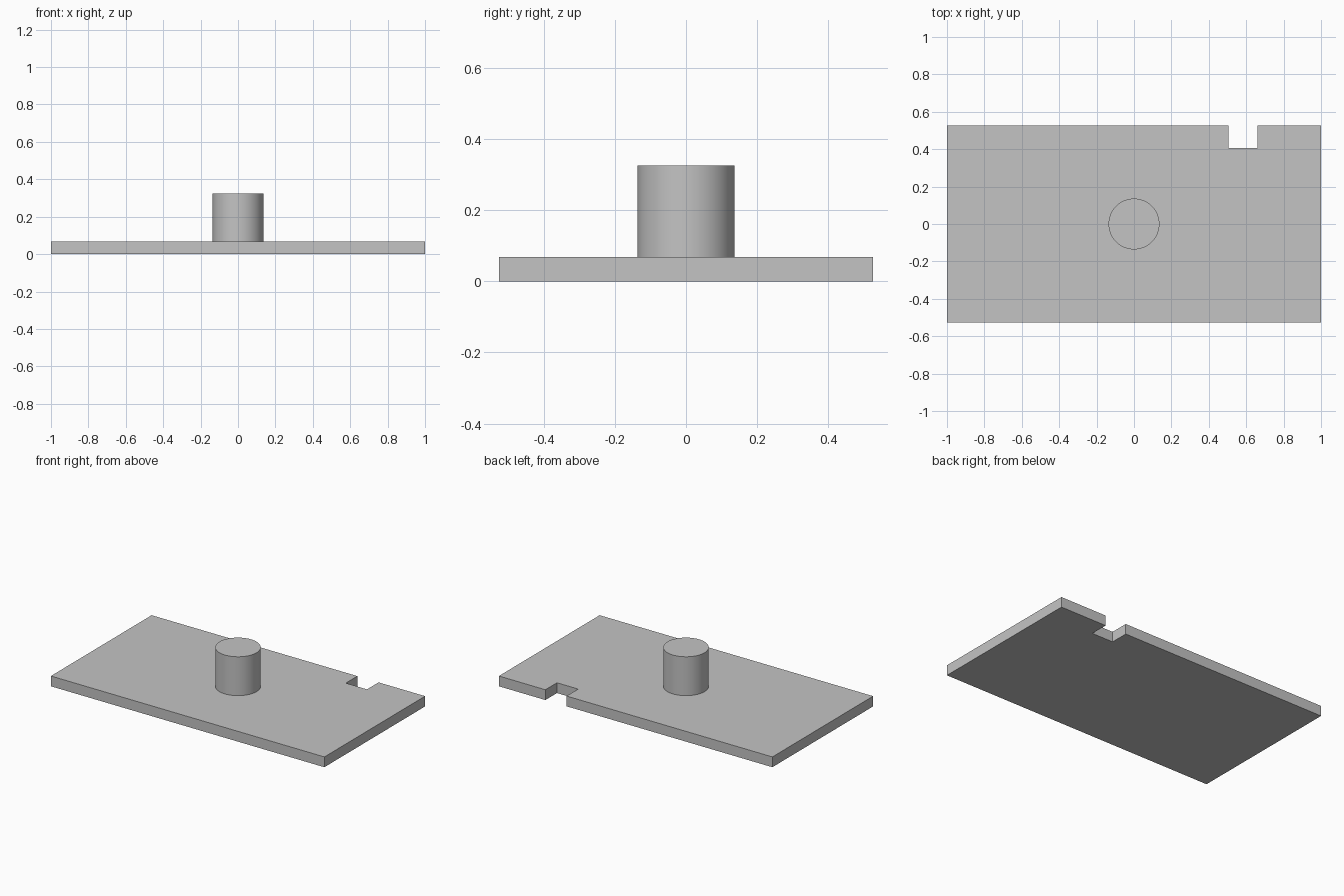
import bpy
import bmesh
import math

cube = bpy.data.objects.get("Cube")
if cube:
    bpy.data.objects.remove(cube, do_unlink=True)

HALF_X, HALF_Y, PLATE_TOP = 1.0, 0.526, 0.068
NOTCH_LEFT, NOTCH_RIGHT, NOTCH_Y = 0.505, 0.66, 0.405
POST_RADIUS, POST_TOP = 0.136, 0.325

grey = bpy.data.materials.new("plain grey")
grey.use_nodes = True
colour = (0.55, 0.55, 0.55, 1)
grey.diffuse_color = colour
grey.node_tree.nodes["Principled BSDF"].inputs["Base Color"].default_value = colour


def extruded(name, outline, bottom, top):
    """Solid made by raising a flat outline from bottom to top."""
    bm = bmesh.new()
    face = bm.faces.new([bm.verts.new((x, y, bottom)) for x, y in outline])
    raised = bmesh.ops.extrude_face_region(bm, geom=[face], use_keep_orig=True)
    verts = [v for v in raised["geom"] if isinstance(v, bmesh.types.BMVert)]
    bmesh.ops.translate(bm, verts=verts, vec=(0, 0, top - bottom))
    bmesh.ops.recalc_face_normals(bm, faces=bm.faces)
    mesh = bpy.data.meshes.new(name)
    bm.to_mesh(mesh)
    bm.free()
    mesh.materials.append(grey)
    obj = bpy.data.objects.new(name, mesh)
    bpy.context.collection.objects.link(obj)
    return obj


# Base plate with a rectangular notch in its back edge
extruded("base_plate", [
    (-HALF_X, -HALF_Y), (HALF_X, -HALF_Y), (HALF_X, HALF_Y),
    (NOTCH_RIGHT, HALF_Y), (NOTCH_RIGHT, NOTCH_Y),
    (NOTCH_LEFT, NOTCH_Y), (NOTCH_LEFT, HALF_Y), (-HALF_X, HALF_Y),
], 0, PLATE_TOP)

# Round post standing on the middle of the plate
bpy.ops.mesh.primitive_cylinder_add(
    vertices=64, radius=POST_RADIUS, depth=POST_TOP - PLATE_TOP,
    location=(0, 0, (POST_TOP + PLATE_TOP) / 2))
post = bpy.context.object
post.name = "round_post"
post.data.materials.append(grey)
bpy.ops.object.shade_smooth_by_angle(angle=math.radians(30))
